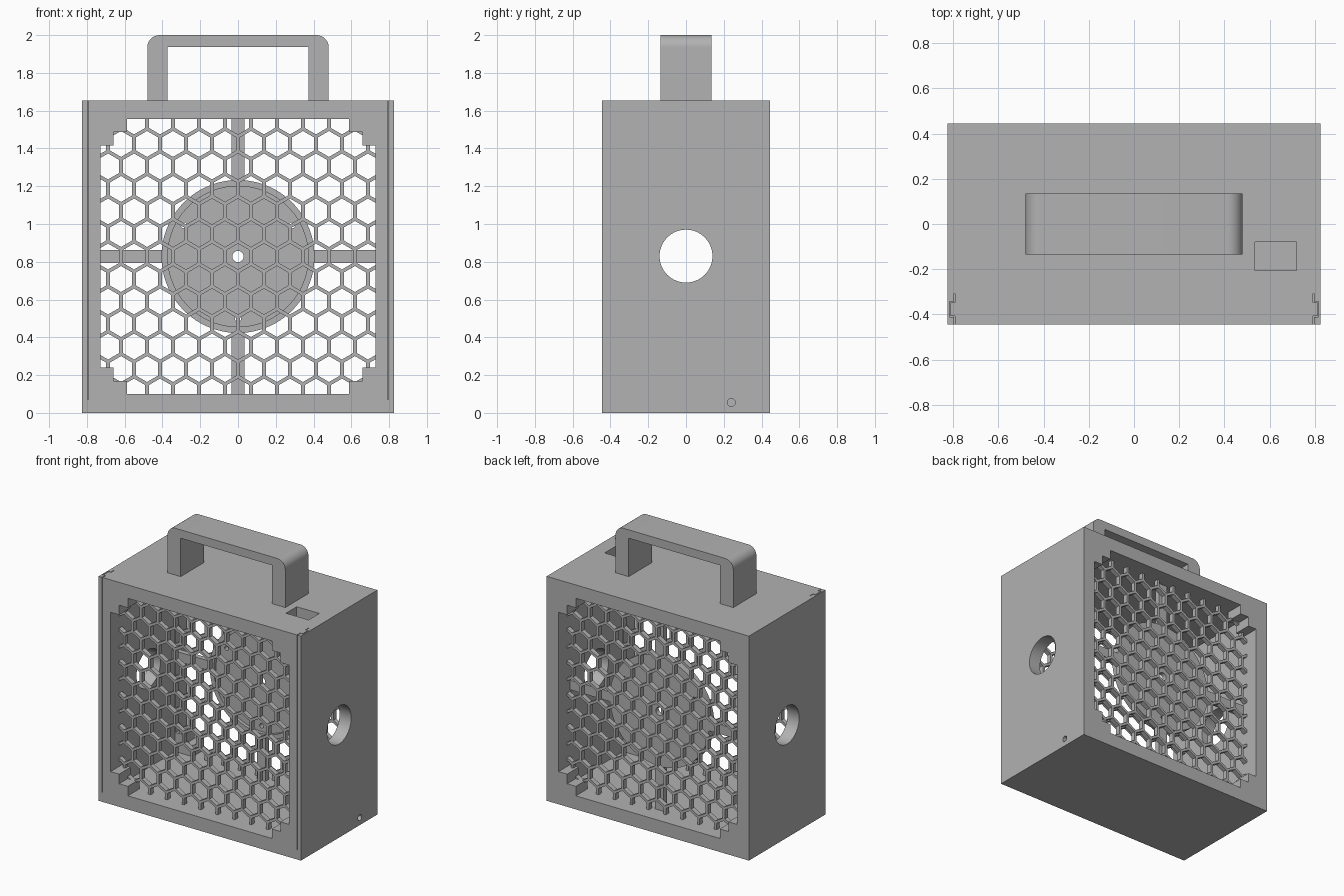
import bpy, bmesh, math

if "Cube" in bpy.data.objects:
    bpy.data.objects.remove(bpy.data.objects["Cube"], do_unlink=True)

W, D, H = 0.825, 0.445, 1.655   # half width, half depth, height of the case
MID = 0.828                     # height of the fan axis
INNER = 0.31                    # half depth of the cavity
PITCH, BAR = 0.1376, 0.019      # honeycomb spacing and bar width

grey = bpy.data.materials.new("plain_grey")
grey.use_nodes = True
grey.diffuse_color = (0.445, 0.445, 0.445, 1)
grey.node_tree.nodes["Principled BSDF"].inputs["Base Color"].default_value = grey.diffuse_color


def prisms(name, outlines, axis, a, b):
    """Extrude closed 2D outlines along an axis from a to b."""
    place = {"x": lambda u, v, w: (w, u, v),
             "y": lambda u, v, w: (u, w, v),
             "z": lambda u, v, w: (u, v, w)}[axis]
    bm = bmesh.new()
    for pts in outlines:
        low = [bm.verts.new(place(u, v, a)) for u, v in pts]
        high = [bm.verts.new(place(u, v, b)) for u, v in pts]
        bm.faces.new(low)
        bm.faces.new(high[::-1])
        for i in range(len(pts)):
            j = (i + 1) % len(pts)
            bm.faces.new((low[j], low[i], high[i], high[j]))
    bmesh.ops.recalc_face_normals(bm, faces=bm.faces)
    mesh = bpy.data.meshes.new(name)
    bm.to_mesh(mesh)
    bm.free()
    mesh.materials.append(grey)
    obj = bpy.data.objects.new(name, mesh)
    bpy.context.collection.objects.link(obj)
    return obj


def rect(u0, u1, v0, v1):
    return [(u0, v0), (u1, v0), (u1, v1), (u0, v1)]


def ring(u, v, r, n=64, turn=0.0):
    return [(u + r * math.cos(turn + math.tau * i / n),
             v + r * math.sin(turn + math.tau * i / n)) for i in range(n)]


def boolean(obj, tool, operation="DIFFERENCE"):
    """Apply a boolean and discard the tool."""
    mod = obj.modifiers.new("cut", "BOOLEAN")
    mod.operation, mod.solver, mod.object = operation, "EXACT", tool
    bpy.context.view_layer.objects.active = obj
    bpy.ops.object.modifier_apply(modifier=mod.name)
    bpy.data.objects.remove(tool, do_unlink=True)


def smooth(obj):
    bpy.ops.object.select_all(action="DESELECT")
    obj.select_set(True)
    bpy.context.view_layer.objects.active = obj
    bpy.ops.object.shade_smooth_by_angle(angle=math.radians(30))


def stepped_outline(grow=0.0):
    """Square opening with two notched steps in each corner."""
    a, b, c = 0.728 + grow, 0.658 + grow, 0.587 + grow
    quarter = [(a, c), (b, c), (b, b), (c, b), (c, a)]
    pts = []
    for sx, sz in ((1, 1), (-1, 1), (-1, -1), (1, -1)):
        part = quarter if sx * sz > 0 else quarter[::-1]
        pts += [(sx * u, MID + sz * v) for u, v in part]
    return pts


# Case: hollow box, stepped openings front and back
case = prisms("case", [rect(-W, W, 0, H)], "y", -D, D)
boolean(case, prisms("cavity", [rect(-0.73, 0.73, 0.1, 1.556)], "y", -INNER, INNER))
for s in (-1, 1):
    boolean(case, prisms("opening", [stepped_outline()], "y", *sorted((s * 0.25, s * 0.6))))

# Round side ports, cable hole, switch cut-out
boolean(case, prisms("ports", [ring(0, MID + 0.002, 0.14)], "x", -1, 1))
boolean(case, prisms("cable_hole", [ring(0.24, 0.055, 0.021, 24)], "x", 0.6, 1))
boolean(case, prisms("switch_hole", [rect(0.535, 0.72, -0.205, -0.08)], "z", 1.4, 1.8))

# Thin tongue-and-groove gaps of the sliding front panel
gap = [(0.792, -0.5), (0.797, -0.5), (0.797, -0.412), (0.817, -0.412),
       (0.817, -0.343), (0.797, -0.343), (0.797, -0.308), (0.792, -0.308),
       (0.792, -0.348), (0.812, -0.348), (0.812, -0.407), (0.792, -0.407)]
for s in (-1, 1):
    boolean(case, prisms("panel_gap", [[(s * u, v) for u, v in gap]], "z", 0.07, 1.8))
smooth(case)

# Honeycomb grilles set at the inner side of each opening
cells = []
for row in range(-7, 8):
    for col in range(-7, 8):
        u = (col + 0.5 * (row % 2)) * PITCH
        v = MID + row * PITCH * math.sqrt(3) / 2
        cells.append(ring(u, v, (PITCH - BAR) / math.sqrt(3), 6, math.pi / 6))
for name, s in (("front_grille", -1), ("back_grille", 1)):
    a, b = sorted((s * (INNER + 0.001), s * (INNER + 0.036)))
    grille = prisms(name, [stepped_outline(0.002)], "y", a, b)
    boolean(grille, prisms("cells", cells, "y", a - 0.1, b + 0.1))

# Fan mount: rimmed disc on four struts, with axle and screw holes
mount = prisms("fan_mount", [ring(0, MID, 0.405, 96)], "y", 0.25, INNER)
boolean(mount, prisms("struts", [rect(-0.73, 0.73, MID - 0.035, MID + 0.035)], "y", 0.272, INNER), "UNION")
boolean(mount, prisms("struts", [rect(-0.035, 0.035, 0.1, 1.556)], "y", 0.272, INNER), "UNION")
boolean(mount, prisms("recess", [ring(0, MID, 0.372, 96)], "y", 0.1, 0.275))
holes = [ring(0, MID, 0.03, 32)]
for k in range(3):
    t = math.radians(120 * k - 90)
    holes.append(ring(0.33 * math.cos(t), MID + 0.33 * math.sin(t), 0.016, 20))
boolean(mount, prisms("holes", holes, "y", 0.1, 0.6))
smooth(mount)

# Carry handle: rounded outer corners, square inner corners
R, HX, TOP = 0.065, 0.48, 2.0
arch = [(HX, H)]
for start, cx in ((0, HX - R), (90, R - HX)):
    for i in range(13):
        t = math.radians(start + 7.5 * i)
        arch.append((cx + R * math.cos(t), TOP - R + R * math.sin(t)))
arch += [(-HX, H), (-0.373, H), (-0.373, 1.938), (0.373, 1.938), (0.373, H)]
handle = prisms("handle", [arch], "y", -0.135, 0.135)
smooth(handle)
